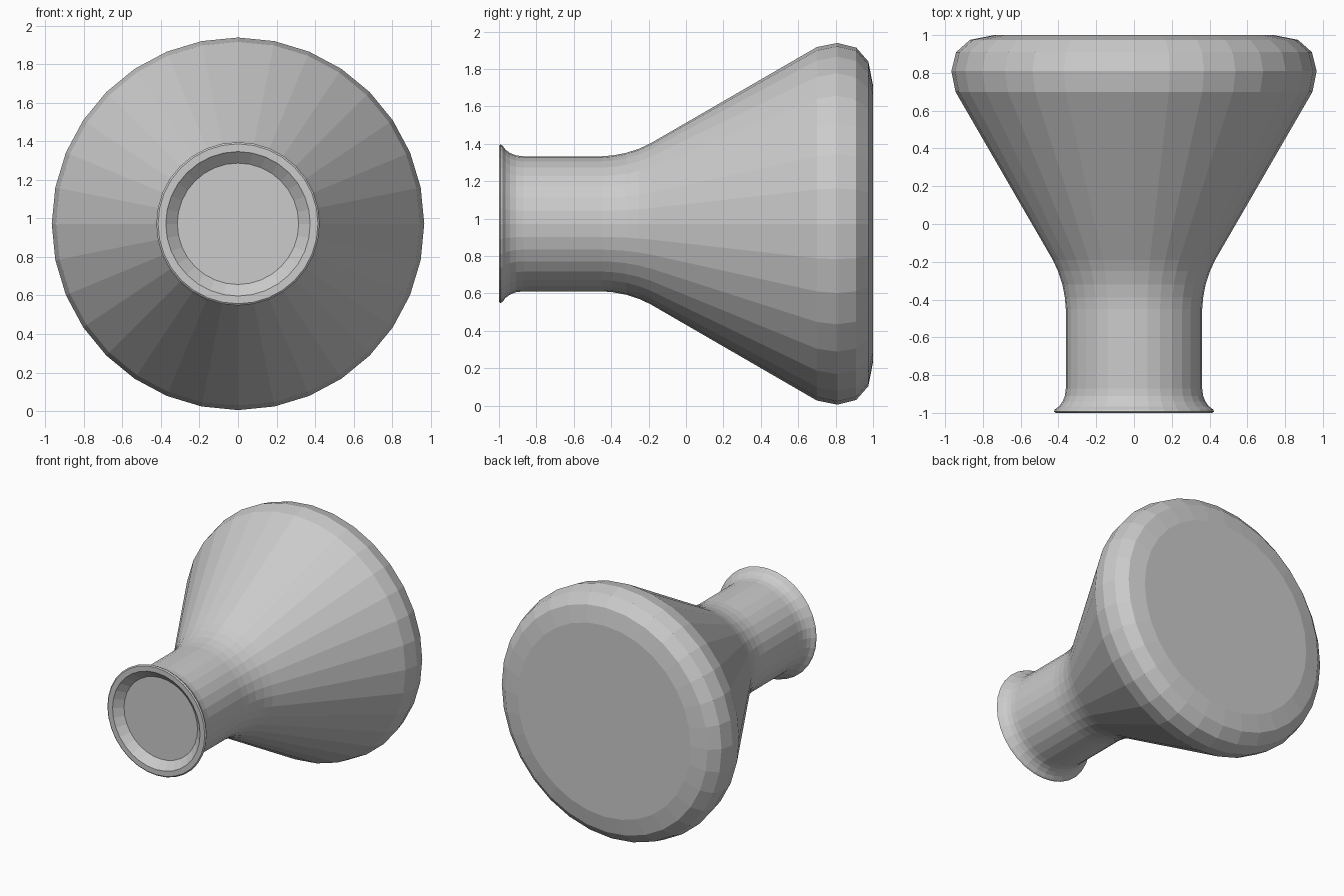
import bpy
import bmesh
import math
from mathutils import Vector

SEGMENTS = 32
RADIUS = 0.967

cube = bpy.data.objects.get("Cube")
if cube:
    bpy.data.objects.remove(cube, do_unlink=True)

# Plain grey material
grey = bpy.data.materials.new("light_grey")
grey.use_nodes = True
colour = (0.6, 0.6, 0.6, 1)
grey.diffuse_color = colour
grey.node_tree.nodes["Principled BSDF"].inputs["Base Color"].default_value = colour


def lathe(name, profile):
    """Turn (y, radius) points around the flask's lying axis."""
    bm = bmesh.new()
    verts = [bm.verts.new((0, y, r)) for y, r in profile]
    edges = [bm.edges.new(pair) for pair in zip(verts, verts[1:])]
    bmesh.ops.spin(bm, geom=verts + edges, cent=(0, 0, 0), axis=(0, 1, 0),
                   angle=math.tau, steps=SEGMENTS)
    bmesh.ops.remove_doubles(bm, verts=bm.verts, dist=0.0005)
    # Merge each flat end cap into one polygon
    tips = [v for v in bm.verts if Vector((v.co.x, v.co.z)).length < 0.0005]
    bmesh.ops.dissolve_verts(bm, verts=tips)
    bmesh.ops.recalc_face_normals(bm, faces=bm.faces)
    mesh = bpy.data.meshes.new(name)
    bm.to_mesh(mesh)
    bm.free()
    mesh.materials.append(grey)
    obj = bpy.data.objects.new(name, mesh)
    obj.location.z = RADIUS + 0.005
    bpy.context.collection.objects.link(obj)
    return obj


# Recessed mouth and rolled lip
mouth = [(-0.945, 0), (-0.945, 0.315), (-0.995, 0.37), (-1, 0.375), (-1, 0.415)]
# Flared lip running into the straight neck
neck = [(-0.993, 0.424), (-0.982, 0.419), (-0.965, 0.396), (-0.94, 0.378),
        (-0.91, 0.366), (-0.87, 0.361), (-0.45, 0.361)]
# Curved shoulder and cone
cone = [(-0.39, 0.366), (-0.32, 0.379), (-0.25, 0.402), (-0.19, 0.43), (0.7, 0.945)]
# Rounded heel and flat base
base = [(0.81, RADIUS), (0.91, 0.942), (0.975, 0.868), (1, 0.74), (1, 0)]

lathe("flask_body", mouth + neck + cone + base)
